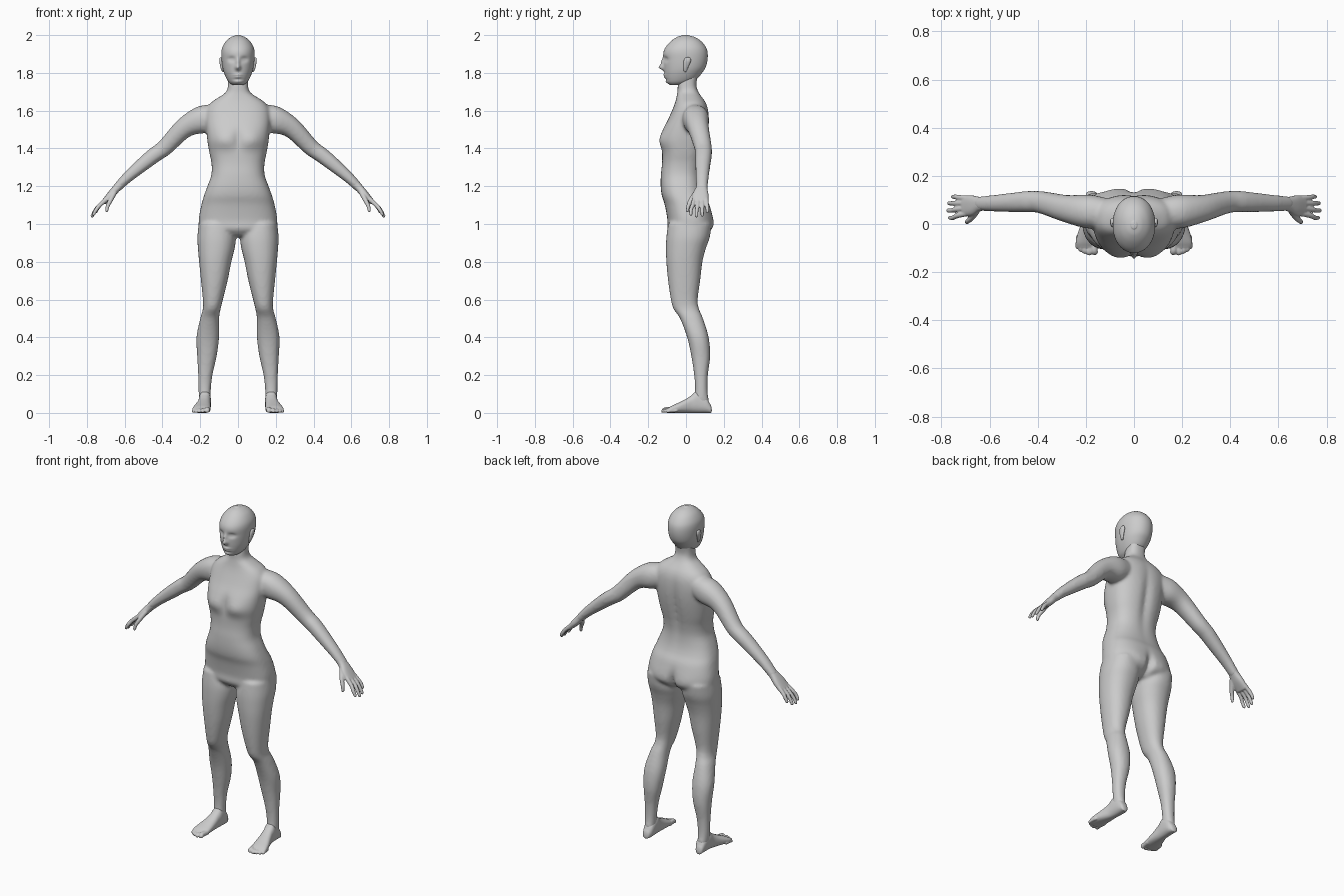
import bpy, bmesh
from math import sin, cos, pi, exp, copysign
from mathutils import Vector as V


def catmull(a, b, c, d, t):
    return 0.5 * (2*b + (c - a)*t + (2*a - 5*b + 4*c - d)*t*t + (3*b - a - 3*c + d)*t**3)


def upright(rows):
    # horizontal sections: z, x range, y range
    return [(V(((x0+x1)/2, (y0+y1)/2, z)), V(((x1-x0)/2, 0, 0)), V((0, (y1-y0)/2, 0)))
            for z, x0, x1, y0, y1 in rows]


def centred(rows):
    return upright([(z, -w, w, y0, y1) for z, w, y0, y1 in rows])


def tube(rows):
    # path sections: x, y, z, radius in the arm plane, radius along y
    pts = [V(r[:3]) for r in rows]
    rings = []
    for i, r in enumerate(rows):
        t = (pts[min(i+1, len(rows)-1)] - pts[max(i-1, 0)]).normalized()
        u = t.cross(V((0, 1, 0))).normalized()
        rings.append((pts[i], u * r[3], t.cross(u).normalized() * r[4]))
    return rings


def loft(bm, rings, n=2.2, seg=40, sub=5, dome=1.0, mirror=False, bumps=()):
    # smooth skin through superellipse sections with rounded ends
    fine = []
    for i in range(len(rings) - 1):
        q = [rings[max(i-1, 0)], rings[i], rings[i+1], rings[min(i+2, len(rings)-1)]]
        for s in range(sub):
            fine.append(tuple(catmull(*[r[k] for r in q], s/sub) for k in range(3)))
    fine.append(rings[-1])

    def cap(end, prev):
        c, u, v = end
        d = (c - prev[0]).normalized() * min(u.length, v.length, dome)
        return [(c + d*sin(a), u*cos(a), v*cos(a)) for a in (0.4, 0.8, 1.15, 1.45)]
    fine = cap(fine[0], fine[1])[::-1] + fine + cap(fine[-1], fine[-2])
    for side in ((1, -1) if mirror else (1,)):
        loops = []
        for c, u, v in fine:
            loop = []
            for k in range(seg):
                a = 2*pi*k/seg
                p = (c + u*copysign(abs(cos(a))**(2/n), cos(a))
                     + v*copysign(abs(sin(a))**(2/n), sin(a)))
                dy = 0
                for x, z, rx, rz, amount, face in bumps:
                    if (p.y - c.y) * face > 0:
                        edge = min(1, abs(p.y - c.y) / max(v.length, .001) * 2)
                        dy += edge*amount*exp(-((abs(p.x)-x)/rx)**2 - ((p.z-z)/rz)**2)
                loop.append(bm.verts.new((p.x*side, p.y + dy, p.z)))
            loops.append(loop)
        for a, b in zip(loops, loops[1:]):
            for k in range(seg):
                bm.faces.new((a[k], a[(k+1) % seg], b[(k+1) % seg], b[k]))
        bm.faces.new(loops[0])
        bm.faces.new(loops[-1])


def finish(name, bm, voxel=None, smooth=0):
    bmesh.ops.recalc_face_normals(bm, faces=bm.faces)
    for f in bm.faces:
        f.smooth = True
    me = bpy.data.meshes.new(name)
    bm.to_mesh(me)
    bm.free()
    ob = bpy.data.objects.new(name, me)
    bpy.context.collection.objects.link(ob)
    if voxel:
        m = ob.modifiers.new("fuse", 'REMESH')
        m.mode, m.voxel_size, m.use_smooth_shade = 'VOXEL', voxel, True
        m = ob.modifiers.new("soften", 'SMOOTH')
        m.factor, m.iterations = 0.5, smooth
    return ob


# body: torso with neck
body = bmesh.new()
loft(body, centred([
    (.945, .11, -.075, .10), (.975, .195, -.098, .135), (1.02, .208, -.098, .142),
    (1.10, .194, -.112, .125), (1.15, .18, -.128, .10), (1.20, .162, -.134, .085),
    (1.26, .141, -.133, .08), (1.32, .14, -.127, .087), (1.38, .152, -.127, .10),
    (1.44, .162, -.135, .112), (1.50, .168, -.122, .12), (1.56, .172, -.092, .122),
    (1.61, .165, -.07, .117), (1.645, .14, -.057, .104), (1.672, .10, -.05, .085),
    (1.70, .062, -.045, .066), (1.74, .053, -.043, .055), (1.82, .052, -.03, .07)]),
    n=2.5, seg=64, dome=.015, bumps=[
        (.075, 1.445, .05, .045, -.012, -1), (0, 1.45, .022, .05, .014, -1),
        (0, 1.42, .025, .16, -.014, 1), (.09, 1.0, .06, .06, .008, 1),
        (0, .98, .016, .06, -.03, 1)])
# body: legs
loft(body, upright([
    (1.0, .03, .208, -.095, .135), (.93, .012, .215, -.104, .126), (.87, .018, .212, -.106, .105),
    (.80, .035, .206, -.104, .087), (.70, .055, .196, -.095, .075), (.60, .08, .186, -.08, .062),
    (.55, .092, .186, -.066, .069), (.50, .10, .20, -.032, .09), (.40, .10, .22, .006, .12),
    (.30, .113, .216, .028, .128), (.20, .135, .211, .043, .116), (.12, .144, .209, .048, .114),
    (.06, .146, .206, .04, .122)]), dome=.02, mirror=True)
# body: arms
loft(body, tube([
    (.11, .045, 1.575, .06, .06), (.19, .052, 1.552, .073, .07), (.285, .065, 1.508, .054, .056),
    (.385, .09, 1.407, .044, .046), (.44, .093, 1.367, .041, .044), (.493, .09, 1.325, .038, .041),
    (.585, .086, 1.247, .029, .034), (.642, .085, 1.19, .023, .03)]), dome=.02, mirror=True)
finish("body", body, .009, 6)

# head with face relief
head = bmesh.new()
loft(head, centred([
    (1.738, .032, -.088, -.01), (1.75, .048, -.101, .03), (1.77, .061, -.109, .06),
    (1.80, .074, -.114, .085), (1.83, .082, -.117, .104), (1.87, .087, -.119, .114),
    (1.91, .088, -.119, .114), (1.94, .081, -.105, .103), (1.97, .062, -.077, .078),
    (1.99, .036, -.047, .045), (1.998, .014, -.022, .014)]),
    n=2.1, seg=112, sub=7, dome=.004, bumps=[
        (0, 1.829, .013, .014, -.025, -1), (0, 1.856, .01, .022, -.013, -1),
        (.034, 1.872, .019, .013, .012, -1), (.033, 1.871, .012, .006, -.004, -1),
        (0, 1.79, .022, .006, -.008, -1), (0, 1.778, .018, .005, -.007, -1),
        (0, 1.765, .03, .006, .003, -1), (0, 1.752, .02, .01, -.004, -1)])
finish("head", head)

# ears
ears = bmesh.new()
loft(ears, upright([
    (1.81, .076, .086, -.012, .004), (1.83, .078, .093, -.014, .012),
    (1.86, .08, .099, -.013, .025), (1.875, .082, .098, -.008, .025)]),
    seg=20, dome=.008, mirror=True)
finish("ears", ears)

# hands: palm, thumb and four fingers
hands = bmesh.new()
loft(hands, tube([
    (.615, .085, 1.217, .022, .029), (.642, .083, 1.19, .021, .03),
    (.672, .077, 1.156, .020, .042), (.705, .075, 1.12, .015, .043)]),
    n=2.5, dome=.012, mirror=True)
loft(hands, tube([
    (.655, .055, 1.165, .014, .016), (.675, .026, 1.125, .012, .013),
    (.69, .012, 1.095, .010, .010), (.695, .007, 1.07, .008, .008)]),
    seg=16, mirror=True)
for y0, y1, reach in ((.044, .026, .95), (.066, .056, 1.05), (.087, .086, 1.0), (.107, .113, .8)):
    loft(hands, tube([
        (.69, y0, 1.137, .012, .011),
        (.69 + .045*reach, (y0+y1)/2, 1.137 - .04*reach, .011, .0105),
        (.69 + .065*reach, y1, 1.137 - .066*reach, .010, .0095),
        (.69 + .078*reach, y1, 1.137 - .09*reach, .0085, .0085)]), seg=16, mirror=True)
finish("hands", hands, .004, 2)

# feet with toes
feet = bmesh.new()
rows = [(.126, .153, .199, .05), (.105, .144, .204, .085), (.06, .143, .208, .115),
        (.03, .145, .211, .094), (0, .145, .22, .074), (-.04, .145, .234, .054),
        (-.075, .147, .242, .038), (-.092, .152, .24, .028)]
loft(feet, [(V(((a+b)/2, y, h/2)), V(((b-a)/2, 0, 0)), V((0, 0, h/2))) for y, a, b, h in rows],
     n=2.4, dome=.015, mirror=True)
for x, y, r in ((.164, -.116, .0145), (.187, -.121, .011), (.205, -.115, .0105),
                (.221, -.107, .010), (.235, -.096, .009)):
    loft(feet, [(V((x - .004, y + .045, r + .003)), V((r, 0, 0)), V((0, 0, r))),
                (V((x, y + .01, r + .002)), V((r*.92, 0, 0)), V((0, 0, r))),
                (V((x, y, r)), V((r, 0, 0)), V((0, 0, r*.95)))], seg=16, mirror=True)
finish("feet", feet, .004, 2)
